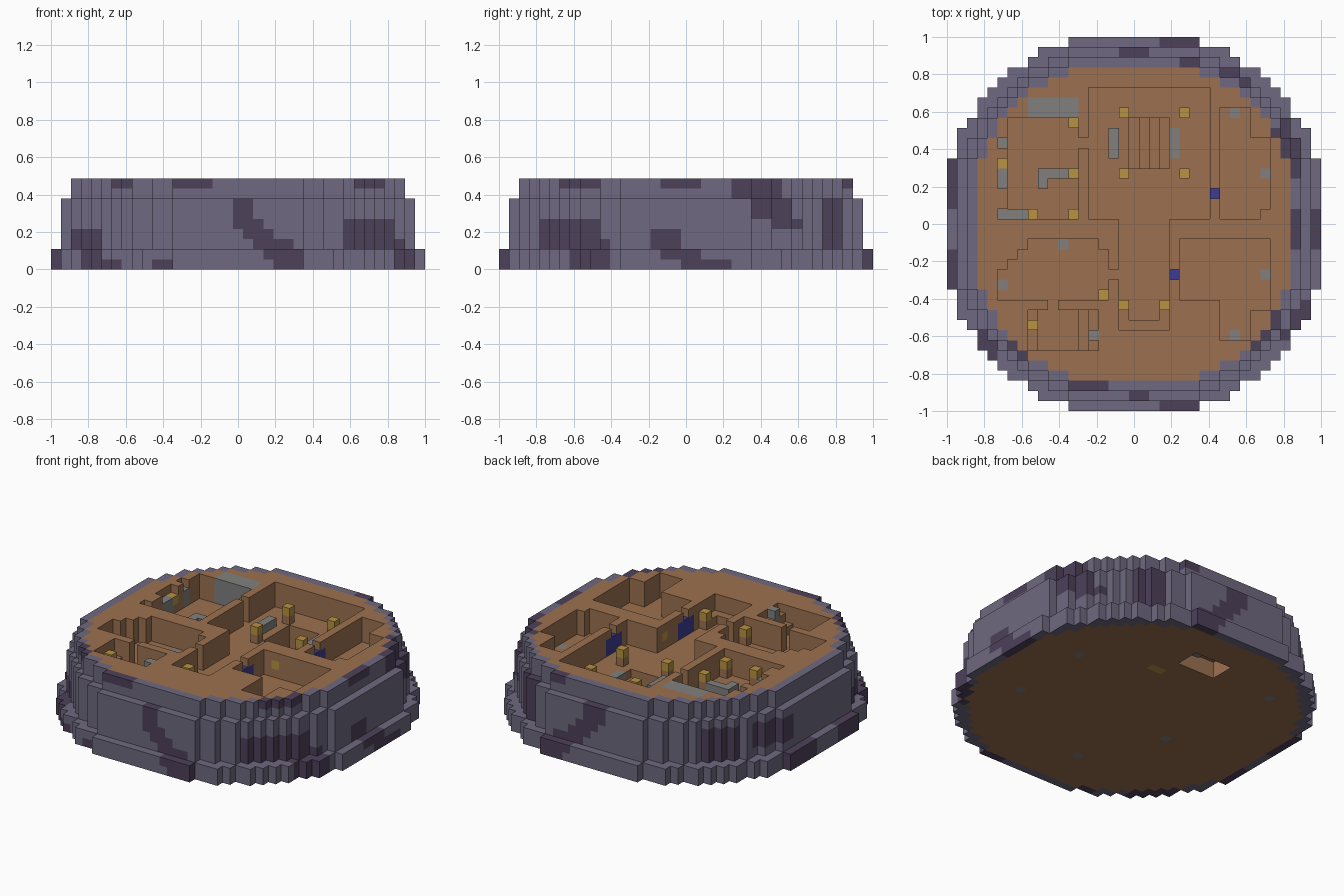
import bpy
import bmesh
from mathutils import Vector

if "Cube" in bpy.data.objects:
    bpy.data.objects.remove(bpy.data.objects["Cube"])

U = 2 / 37          # size of one block
FLOOR, TOP = 6, 9   # room floor and roof level in blocks


def material(name, rgb):
    lin = [((c / 255 + 0.055) / 1.055) ** 2.4 for c in rgb] + [1]
    m = bpy.data.materials.new(name)
    m.use_nodes = True
    m.diffuse_color = lin
    m.node_tree.nodes["Principled BSDF"].inputs["Base Color"].default_value = lin
    return m


MATS = {
    "rock": material("slate purple", (110, 105, 128)),
    "dark": material("dark purple", (77, 65, 90)),
    "earth": material("earth brown", (156, 113, 80)),
    "gold": material("torch gold", (184, 146, 66)),
    "stone": material("stone grey", (129, 128, 127)),
    "blue": material("door blue", (60, 60, 148)),
}
NAMES = list(MATS)
blocks = {}         # block position -> (part, colour)


def box(x, y, z):
    """Block positions in inclusive ranges."""
    return [(i, j, k) for i in range(x[0], x[1] + 1)
            for j in range(y[0], y[1] + 1) for k in range(z[0], z[1] + 1)]


def fill(part, colour, x, y, z):
    for c in box(x, y, z):
        blocks[c] = (part, colour)


def carve(x, y, z=(FLOOR, TOP)):
    for c in box(x, y, z):
        blocks.pop(c, None)


def paint(colour, x, y, z):
    for c in box(x, y, z):
        if c in blocks:
            blocks[c] = (blocks[c][0], colour)


# Stepped round body: rock skin one block thick around an earth core
LIMIT = {18: 370, 17: 333, 16: 297, 15: 270}


def inside(x, y, r):
    return max(abs(x), abs(y)) <= r and x * x + y * y <= LIMIT[r]


for z in range(TOP):
    r = 18 if z < 2 else 17 if z < 7 else 16
    for x in range(-r, r + 1):
        for y in range(-r, r + 1):
            if inside(x, y, r - 1):
                blocks[x, y, z] = ("earth_core", "earth")
            elif inside(x, y, r):
                blocks[x, y, z] = ("outer_rock", "rock")

# Dark patches on the skin
FRONT, BACK = (-18, -9), (9, 18)
RIGHT, LEFT = (9, 18), (-18, -9)
patches = []
for side in (FRONT, BACK):      # slanting patch on front and back
    for x, z in (((0, 1), (4, 6)), ((2, 2), (4, 4)), ((1, 3), (3, 3)),
                 ((2, 5), (2, 2)), ((3, 6), (1, 1)), ((4, 6), (0, 0))):
        patches.append((x, side, z))
patches += [
    ((-6, -3), FRONT, (8, 8)), ((-12, -11), FRONT, (8, 8)),
    ((11, 15), (-14, -8), (2, 4)), ((13, 14), (-13, -8), (8, 8)),
    ((-15, -14), FRONT, (0, 3)), ((-13, -12), FRONT, (0, 0)),
    ((-8, -7), FRONT, (0, 0)), ((12, 17), (-11, -8), (0, 2)),
    ((12, 18), (-13, -10), (8, 8)), (RIGHT, (-3, -1), (2, 3)),
    (RIGHT, (-2, 1), (1, 1)), (RIGHT, (0, 4), (0, 0)),
    (RIGHT, (-2, 1), (8, 8)), (RIGHT, (5, 9), (7, 8)),
    (RIGHT, (7, 10), (5, 6)), (RIGHT, (9, 11), (4, 4)),
    (RIGHT, (14, 15), (2, 6)), ((5, 6), (16, 16), (8, 8)),
    ((-1, 1), (17, 17), (5, 6)),
    (LEFT, (5, 9), (3, 5)), (LEFT, (2, 6), (0, 1)),
    (LEFT, (-6, -3), (0, 1)), (LEFT, (-8, -7), (2, 3)),
    (LEFT, (11, 13), (2, 5)),
]
for x, y, z in patches:
    for c in box(x, y, z):
        if blocks.get(c, ("",))[0] == "outer_rock":
            blocks[c] = ("outer_rock", "dark")

# Rooms, passages and openings
for x, y in (
    ((-4, 7), (1, 13)),                                          # main hall
    ((-12, -6), (1, 10)), ((-5, -5), (8, 8)),                    # kitchen
    ((-13, -13), (1, 1)), ((-13, -13), (4, 6)), ((-13, -13), (8, 8)),
    ((9, 11), (1, 11)), ((12, 13), (2, 8)), ((12, 12), (1, 1)),  # back right
    ((8, 8), (3, 3)),
    ((-1, 3), (-10, 0)),                                         # corridor
    ((5, 13), (-7, -2)), ((9, 11), (-11, -8)), ((12, 13), (-8, -8)),
    ((4, 4), (-5, -5)),
    ((-13, -3), (-7, -5)), ((-12, -3), (-4, -4)),                # front left
    ((-11, -3), (-3, -3)), ((-10, -4), (-2, -2)), ((-2, -2), (-5, -5)),
    ((-10, -4), (-12, -9)), ((-8, -8), (-8, -8)),                # store room
):
    carve(x, y)

# Stairwell sunk into the main hall floor
for i in range(5):
    carve((i, i), (6, 10), (FLOOR - 4 + i, FLOOR))

# Recess under the base with a stone block in it
carve((-2, 2), (11, 13), (0, 1))
fill("stone_furniture", "stone", (1, 1), (12, 12), (1, 1))

# Ledges in the corridor end and store room
for x, y in (((-1, 3), (-10, -10)), ((-1, -1), (-9, -8)), ((3, 3), (-9, -8)),
             ((-10, -10), (-12, -9)), ((-5, -5), (-12, -9))):
    fill("earth_core", "earth", x, y, (FLOOR, FLOOR))
fill("earth_core", "earth", (-4, -4), (-12, -9), (FLOOR, FLOOR + 1))

# Stone chimney, counters, tables and shelves
for x, y, z in (
    ((-10, -6), (11, 12), (FLOOR, TOP - 1)),
    ((-13, -11), (1, 1), (FLOOR, FLOOR)), ((-9, -7), (5, 5), (FLOOR, FLOOR)),
    ((-9, -9), (4, 4), (FLOOR, FLOOR)), ((-13, -13), (8, 8), (FLOOR, 7)),
    ((-13, -13), (4, 5), (FLOOR, 7)), ((-2, -2), (7, 9), (FLOOR, FLOOR)),
    ((4, 4), (7, 9), (FLOOR - 1, FLOOR - 1)),
    ((-4, -4), (-11, -11), (FLOOR, TOP - 1)),
):
    fill("stone_furniture", "stone", x, y, z)

# Torches on earth posts
for x, y in ((-1, 11), (5, 11), (-1, 5), (5, 5), (-6, 10), (-6, 5), (-6, 1),
             (-10, 1), (-13, 6), (-3, -7), (-1, -8), (3, -8), (-10, -10)):
    fill("earth_core", "earth", (x, x), (y, y), (FLOOR, FLOOR))
    fill("torches", "gold", (x, x), (y, y), (FLOOR + 1, FLOOR + 1))

# Wide blue doors set into the walls
for x, y in ((8, 3), (4, -5)):
    fill("doors", "blue", (x, x), (y - 1, y + 1), (FLOOR, FLOOR + 1))

# Ore flecks in the floors, underside and walls
for x, y in ((10, 11), (13, 5), (13, -5), (10, -11), (-7, -2), (-13, -6)):
    paint("stone", (x, x), (y, y), (FLOOR - 1, FLOOR - 1))
for x, y in ((12, 5), (12, -5), (-10, 11), (-7, -3), (-2, -12)):
    paint("stone", (x, x), (y, y), (0, 0))
paint("gold", (3, 4), (8, 8), (0, 0))
paint("gold", (6, 6), (-1, -1), (7, 7))
paint("gold", (4, 4), (-1, -1), (7, 7))

SIDES = [Vector(v) for v in ((1, 0, 0), (-1, 0, 0), (0, 1, 0),
                             (0, -1, 0), (0, 0, 1), (0, 0, -1))]


def build(part):
    """Mesh the exposed faces of every block in one part."""
    bm = bmesh.new()
    for c, (owner, colour) in blocks.items():
        if owner != part:
            continue
        for n in SIDES:
            if tuple(int(a + b) for a, b in zip(c, n)) in blocks:
                continue
            mid = Vector((c[0], c[1], c[2] + 0.5)) + n / 2
            a = Vector((n.y, n.z, n.x)) / 2
            b = n.cross(a)
            f = bm.faces.new([bm.verts.new((mid + p) * U)
                              for p in (-a - b, a - b, a + b, b - a)])
            f.material_index = NAMES.index(colour)
    bmesh.ops.remove_doubles(bm, verts=bm.verts[:], dist=U / 50)
    me = bpy.data.meshes.new(part)
    for m in MATS.values():
        me.materials.append(m)
    bm.to_mesh(me)
    bm.free()
    bpy.context.collection.objects.link(bpy.data.objects.new(part, me))


for part in ("outer_rock", "earth_core", "stone_furniture", "torches", "doors"):
    build(part)
